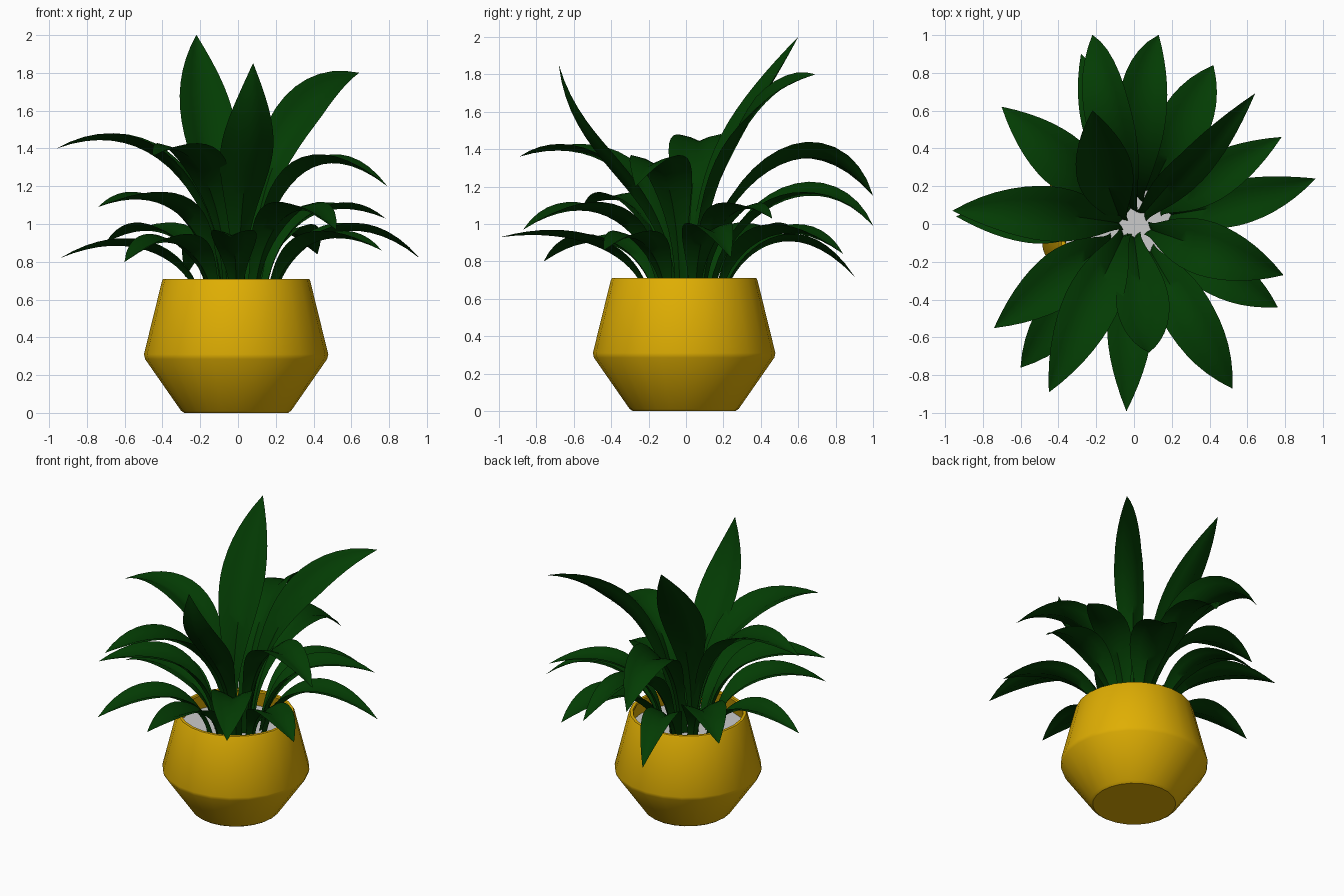
import bpy, bmesh
from math import radians, pi
from mathutils import Vector, Matrix

cube = bpy.data.objects.get("Cube")
if cube:
    bpy.data.objects.remove(cube, do_unlink=True)


def material(name, colour):
    m = bpy.data.materials.new(name)
    m.use_nodes = True
    m.diffuse_color = (*colour, 1)
    bsdf = m.node_tree.nodes["Principled BSDF"]
    bsdf.inputs["Base Color"].default_value = (*colour, 1)
    bsdf.inputs["Roughness"].default_value = 0.7
    return m


YELLOW = material("mustard yellow", (0.74, 0.425, 0.001))
GREEN = material("deep leaf green", (0.001, 0.045, 0.001))
GREY = material("pale grey", (0.60, 0.60, 0.60))


def add_object(name, bm, mat, angle):
    mesh = bpy.data.meshes.new(name)
    bm.to_mesh(mesh)
    bm.free()
    mesh.materials.append(mat)
    ob = bpy.data.objects.new(name, mesh)
    bpy.context.collection.objects.link(ob)
    bpy.ops.object.select_all(action='DESELECT')
    ob.select_set(True)
    bpy.context.view_layer.objects.active = ob
    bpy.ops.object.shade_smooth_by_angle(angle=radians(angle))
    return ob


def lathe(name, profile, mat, steps=24):
    bm = bmesh.new()
    verts = [bm.verts.new((r, 0, z)) for r, z in profile]
    edges = [bm.edges.new(pair) for pair in zip(verts, verts[1:])]
    bmesh.ops.spin(bm, geom=verts + edges, cent=(0, 0, 0), axis=(0, 0, 1),
                   angle=2 * pi, steps=steps, use_duplicate=False)
    bmesh.ops.remove_doubles(bm, verts=bm.verts, dist=1e-4)
    bmesh.ops.recalc_face_normals(bm, faces=bm.faces)
    ob = add_object(name, bm, mat, 30)
    ob.location = (-0.01, -0.01, 0)


# Pot with an angular belly, thin rim and inner wall; soil disc inside
lathe("pot", [(0, 0), (0.275, 0), (0.292, 0.012), (0.482, 0.285), (0.488, 0.31),
              (0.392, 0.70), (0.386, 0.71), (0.366, 0.71), (0.362, 0.70),
              (0.395, 0.57), (0, 0.56)], YELLOW)
lathe("soil", [(0, 0.59), (0.386, 0.59)], GREY)


def cubic(p, t):
    u = 1 - t
    return p[0] * u**3 + p[1] * 3 * u * u * t + p[2] * 3 * u * t * t + p[3] * t**3


SOIL = 0.58
ROWS = 18


def blade_half_width(t, widest, blunt):
    # Channelled stalk, swelling blade, rounded or pointed tip
    stalk, start, mid = 0.036, 0.08, 0.60
    if t < start:
        return stalk
    if t < mid:
        s = (t - start) / (mid - start)
        return stalk + (widest - stalk) * s * s * (3 - 2 * s)
    s = (t - mid) / (1 - mid)
    return widest * max(0.0, 1 - s**blunt) + 0.001


def leaf(name, x, y, tip, crest, widest=0.135, roll=0, base=None, bend=0.43,
         sway=0, blunt=2.0):
    tip_flat = Vector((x, y, 0))
    out = tip_flat.normalized()
    across = Vector((-out.y, out.x, 0))
    root = Vector((*base, 0)) if base else out * min(0.2, max(0.07, 0.485 - 0.3 * crest))
    # Handles chosen so the stalk climbs steeply and the arch passes its crest
    z1 = min(crest - 0.10, 1.25)
    z2 = (crest - 0.027 * SOIL - 0.189 * z1 - 0.343 * tip) / 0.441
    path = [root + Vector((0, 0, SOIL)),
            root + out * 0.04 + Vector((0, 0, z1)),
            root.lerp(tip_flat, bend) + across * sway + Vector((0, 0, z2)),
            tip_flat + Vector((0, 0, tip))]
    bm = bmesh.new()
    rows = []
    for i in range(ROWS + 1):
        t = i / ROWS
        c = cubic(path, t)
        tangent = (cubic(path, min(1, t + 0.01)) - cubic(path, max(0, t - 0.01))).normalized()
        turn = Matrix.Rotation(radians(roll) * min(1, t * 1.5), 3, tangent)
        side = turn @ across
        side = (side - tangent * side.dot(tangent)).normalized()
        normal = tangent.cross(side)
        h = blade_half_width(t, widest, blunt)
        fold = 0.32 + 0.4 * (1 - t)**2
        # Midrib valley with raised halves and softened edges
        rows.append([bm.verts.new(c + side * h * k + normal * h * fold * (lift - 0.4))
                     for k, lift in ((-1, 1), (-0.5, 0.65), (0, 0), (0.5, 0.65), (1, 1))])
    for a, b in zip(rows, rows[1:]):
        for k in range(4):
            bm.faces.new((a[k], b[k], b[k + 1], a[k + 1]))
    bmesh.ops.recalc_face_normals(bm, faces=bm.faces)
    add_object(name, bm, GREEN, 60)


# Upright leaves
leaf("tall_back_leaf", -0.22, 0.60, 2.0, 1.63, 0.15, 0, (-0.07, 0.02), 0.58, sway=0.05)
leaf("tall_front_leaf", 0.08, -0.68, 1.85, 1.46, 0.14, 0, (0.0, -0.06), 0.85)
leaf("tall_left_leaf", 0.64, 0.69, 1.80, 1.64, 0.115, 40)

# High arching leaves
leaf("high_right_leaf", -0.96, 0.07, 1.40, 1.44, 0.145, bend=0.48, sway=-0.05)
leaf("high_front_leaf", -0.45, -0.89, 1.36, 1.39, 0.145, 0, (-0.05, -0.05), 0.5)
leaf("high_left_leaf", 0.79, -0.27, 1.20, 1.34, 0.145, bend=0.46)
leaf("high_back_leaf", -0.22, 1.0, 1.15, 1.37, 0.13, -20, bend=0.66, blunt=2.3)

# Middle leaves
leaf("middle_back_leaf", 0.13, 1.0, 0.99, 1.17, 0.135, 12, bend=0.62, sway=0.1, blunt=2.3)
leaf("middle_left_leaf", 0.78, 0.46, 1.03, 1.09, 0.12)
leaf("middle_front_leaf", 0.52, -0.87, 0.97, 1.09, 0.135, bend=0.48, blunt=2.5)
leaf("middle_right_leaf", -0.74, -0.55, 1.09, 1.14, 0.145)

# Low spreading leaves
leaf("low_back_right_leaf", -0.28, 0.90, 0.72, 0.92, 0.11, bend=0.48)
leaf("low_back_left_leaf", 0.42, 0.84, 0.84, 0.97, 0.14, bend=0.48, blunt=2.6)
leaf("low_left_leaf", 0.96, 0.24, 0.82, 0.98, 0.12, bend=0.47, sway=-0.05)
leaf("low_front_left_leaf", 0.76, -0.44, 0.86, 0.94, 0.12, blunt=2.4)
leaf("low_front_leaf", -0.04, -0.99, 0.93, 0.94, 0.12)
leaf("low_front_right_leaf", -0.60, -0.76, 0.80, 0.92, 0.13, blunt=2.6)
leaf("low_right_leaf", -0.94, 0.04, 0.82, 0.90, 0.125)
leaf("low_side_right_leaf", -0.70, 0.62, 0.90, 0.98, 0.14)
